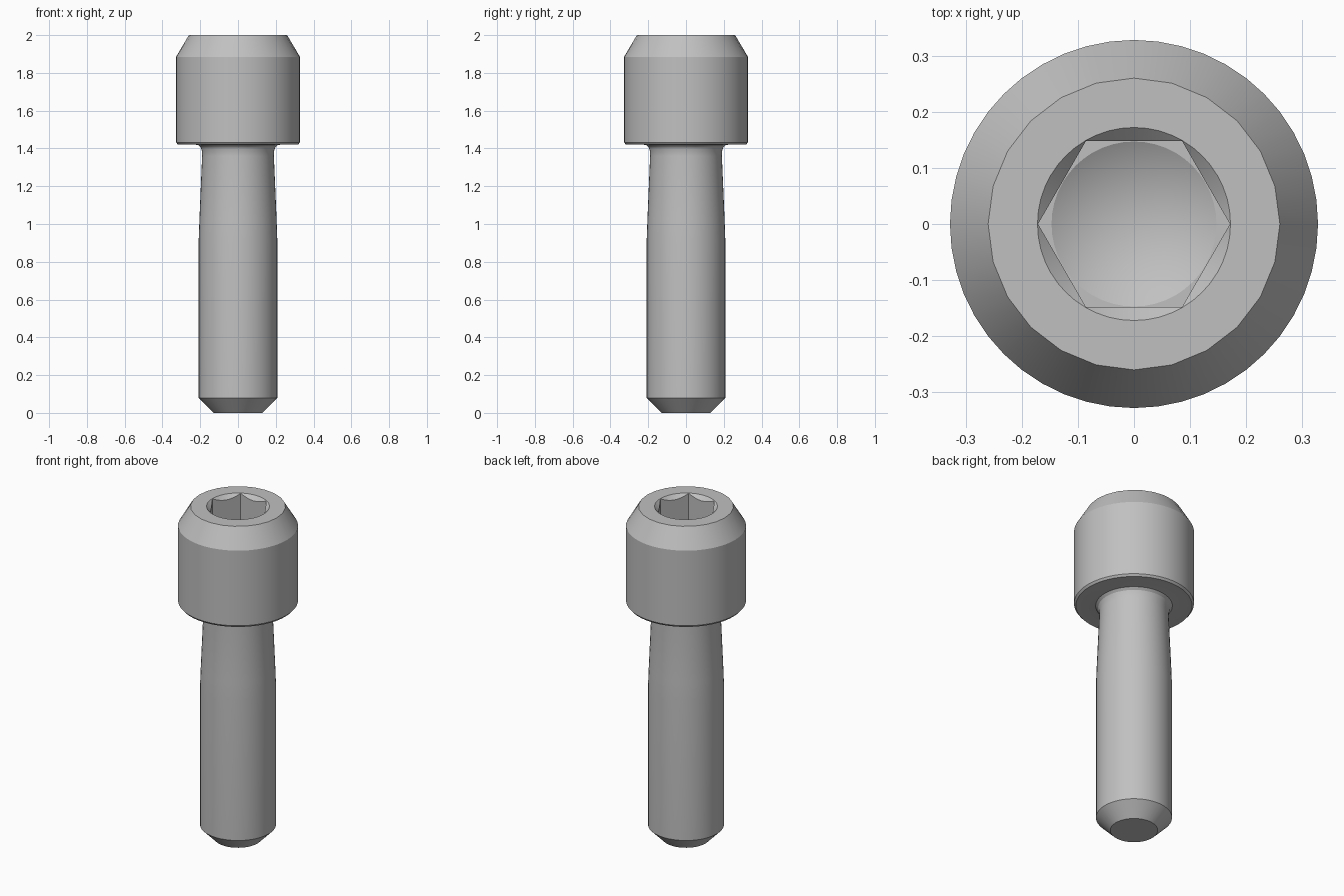
import bpy, bmesh, math

cube = bpy.data.objects.get("Cube")
if cube:
    bpy.data.objects.remove(cube)

SEG = 48
steel = bpy.data.materials.new("steel grey")
colour = (0.53, 0.53, 0.53, 1)
steel.diffuse_color = colour
steel.use_nodes = True
steel.node_tree.nodes["Principled BSDF"].inputs["Base Color"].default_value = colour


def lathe(name, profile, sides, half_top=False):
    """Closed solid of revolution from (radius, z) pairs, bottom to top."""
    bm = bmesh.new()
    rings = []
    for r, z in profile:
        if r == 0:
            rings.append([bm.verts.new((0, 0, z))] * sides)
            continue
        rings.append([bm.verts.new((r * math.cos(math.tau * i / sides),
                                    r * math.sin(math.tau * i / sides), z))
                      for i in range(sides)])
    if half_top:  # top rim keeps half as many corners
        top = rings[-1]
        for i in range(1, sides, 2):
            top[i].co = (top[i - 1].co + top[(i + 1) % sides].co) / 2
    for a, b in zip(rings, rings[1:]):
        for i in range(sides):
            j = (i + 1) % sides
            bm.faces.new(list(dict.fromkeys((a[i], a[j], b[j], b[i]))))
    for ring in (rings[0], rings[-1]):
        if ring[0] != ring[1]:
            bm.faces.new(ring)
    bmesh.ops.recalc_face_normals(bm, faces=bm.faces)
    mesh = bpy.data.meshes.new(name)
    bm.to_mesh(mesh)
    bm.free()
    mesh.materials.append(steel)
    obj = bpy.data.objects.new(name, mesh)
    bpy.context.collection.objects.link(obj)
    return obj


# Bolt: pointed end, shank, tapered neck, fillet, head and chamfer
bolt = lathe("bolt", [
    (0.13, 0), (0.208, 0.08), (0.208, 0.92), (0.204, 1.03), (0.19, 1.36),
    (0.191, 1.385), (0.197, 1.405), (0.21, 1.418), (0.225, 1.42),
    (0.318, 1.42), (0.328, 1.432), (0.328, 1.885), (0.26, 2)], SEG, True)

# Socket: hexagonal recess, drilled point and countersunk mouth
cutters = [
    lathe("socket_hexagon", [(0.171, 1.7), (0.171, 2.1)], 6),
    lathe("socket_drill_point", [(0, 1.615), (0.147, 1.7), (0.147, 1.8)], SEG),
    lathe("socket_countersink", [(0.122, 1.95), (0.192, 2.02)], SEG),
]
bpy.context.view_layer.objects.active = bolt
bolt.select_set(True)
for cutter in cutters:
    mod = bolt.modifiers.new(cutter.name, "BOOLEAN")
    mod.operation = "DIFFERENCE"
    mod.solver = "EXACT"
    mod.object = cutter
    bpy.ops.object.modifier_apply(modifier=mod.name)
for cutter in cutters:
    bpy.data.objects.remove(cutter)

bpy.ops.object.shade_smooth_by_angle(angle=math.radians(25))
